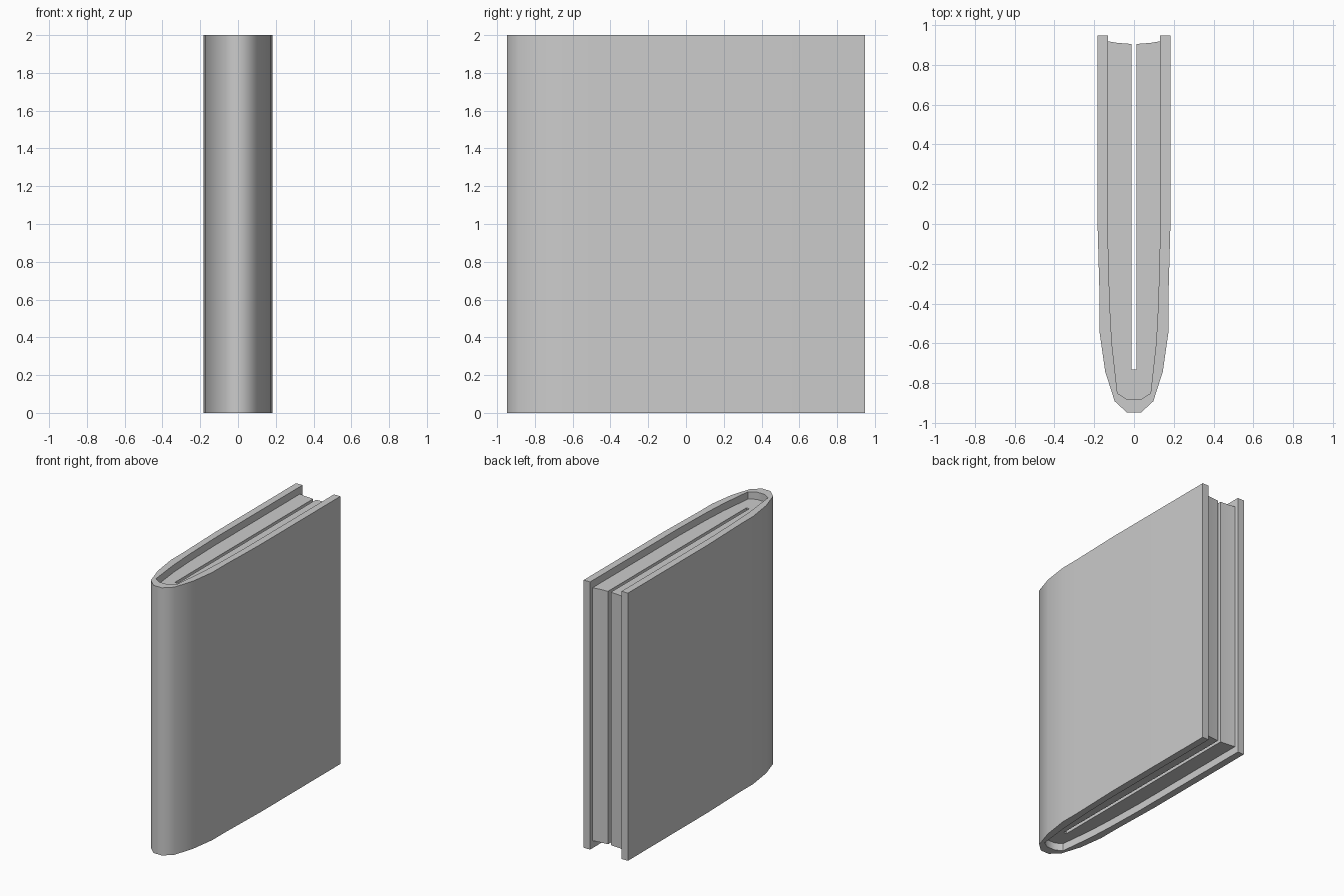
import bpy, bmesh, math

if "Cube" in bpy.data.objects:
    bpy.data.objects.remove(bpy.data.objects["Cube"])


def mirrored(half):
    """Close a right-hand half profile by mirroring it across x = 0."""
    return half + [(-x, y) for x, y in reversed(half)]


def extrude_profile(name, profile, z0, z1):
    """Extrude a closed plan-view profile from z0 to z1."""
    bm = bmesh.new()
    face = bm.faces.new([bm.verts.new((x, y, z0)) for x, y in profile])
    ext = bmesh.ops.extrude_face_region(bm, geom=[face])
    top = [v for v in ext["geom"] if isinstance(v, bmesh.types.BMVert)]
    bmesh.ops.translate(bm, verts=top, vec=(0, 0, z1 - z0))
    bmesh.ops.recalc_face_normals(bm, faces=bm.faces)
    mesh = bpy.data.meshes.new(name)
    bm.to_mesh(mesh)
    bm.free()
    obj = bpy.data.objects.new(name, mesh)
    bpy.context.collection.objects.link(obj)
    bpy.ops.object.select_all(action="DESELECT")
    obj.select_set(True)
    bpy.context.view_layer.objects.active = obj
    bpy.ops.object.shade_smooth_by_angle(angle=math.radians(48))
    return obj


# Right half of the cover: outer skin runs back to spine, inner skin returns
outer = [(0.183, 0.947), (0.183, 0.0), (0.172, -0.40), (0.172, -0.55),
         (0.145, -0.74), (0.097, -0.89), (0.035, -0.947)]
inner = [(0.035, -0.88), (0.083, -0.85), (0.111, -0.60), (0.122, -0.40),
         (0.13, -0.10)]

# Cover: U-shaped shell wrapping both boards and the spine
outer_loop = mirrored(outer)
inner_loop = mirrored(list(reversed(inner + [(0.13, 0.947)])))
extrude_profile("cover", outer_loop + list(reversed(inner_loop)), 0.0, 2.0)

# Pages: two blocks joined at the spine, slit in the middle, concave fore edge
page_half = [(0.012, -0.73), (0.012, 0.904), (0.08, 0.909), (0.13, 0.917)]
page_half += list(reversed(inner))
extrude_profile("pages", mirrored(page_half), 0.055, 1.945)
